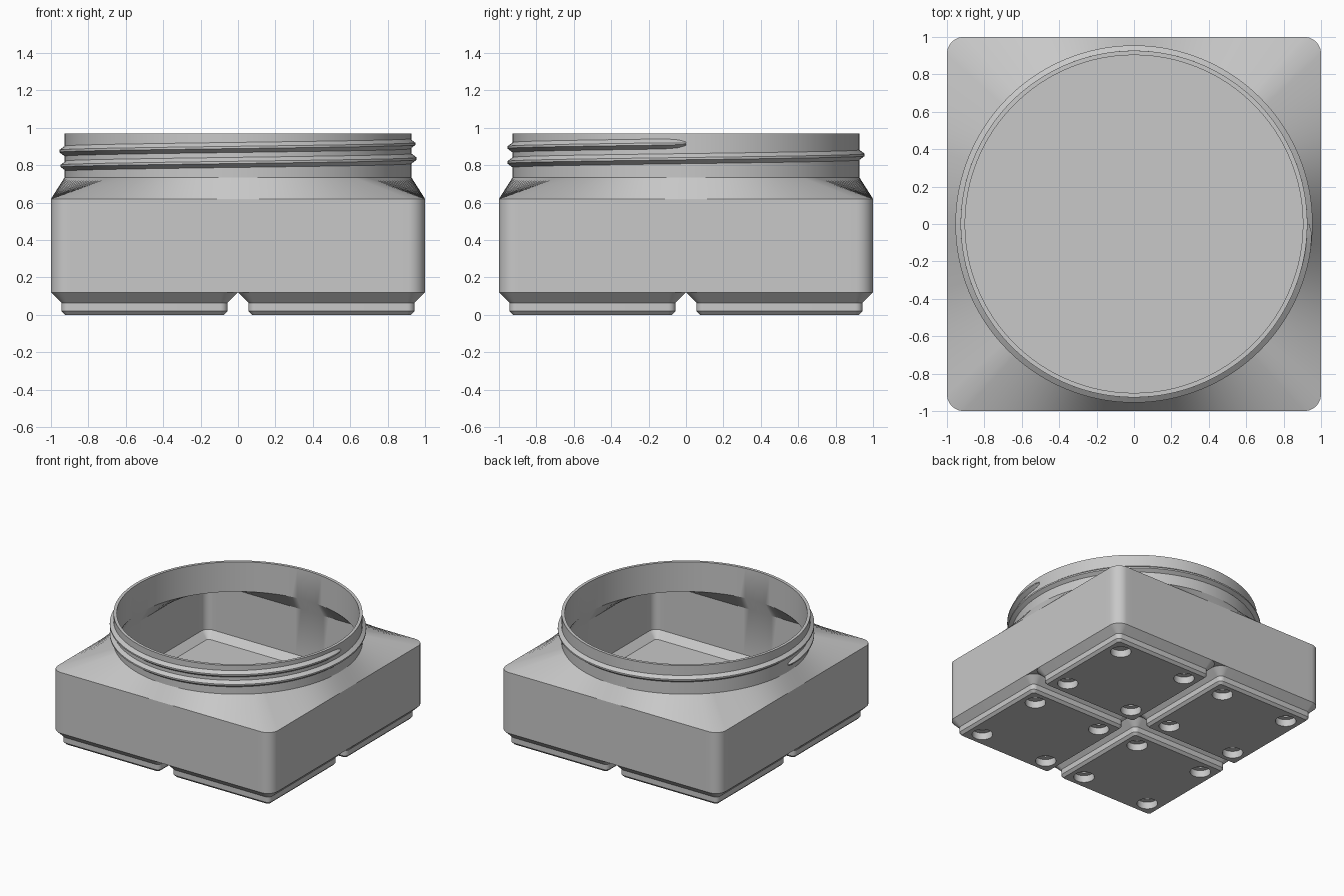
import bpy, bmesh, math
from mathutils import Vector

if "Cube" in bpy.data.objects:
    bpy.data.objects.remove(bpy.data.objects["Cube"], do_unlink=True)

grey = bpy.data.materials.new("light grey")
grey.use_nodes = True
COLOUR = (0.58, 0.58, 0.58, 1)
grey.diffuse_color = COLOUR
grey.node_tree.nodes["Principled BSDF"].inputs["Base Color"].default_value = COLOUR


def rounded_square(half, radius, z, side_steps=1, arc_steps=10):
    """Outline of a square with round corners, evenly divided along each side."""
    flat = half - radius
    points = []
    for quarter in range(4):
        turn = quarter * math.pi / 2
        local = [(half, -flat + 2 * flat * i / side_steps) for i in range(side_steps)]
        for i in range(arc_steps):
            a = math.pi / 2 * i / arc_steps
            local.append((flat + radius * math.cos(a), flat + radius * math.sin(a)))
        for x, y in local:
            points.append(Vector((x * math.cos(turn) - y * math.sin(turn),
                                  x * math.sin(turn) + y * math.cos(turn), z)))
    return points


def finish(bm, name):
    bmesh.ops.recalc_face_normals(bm, faces=bm.faces)
    mesh = bpy.data.meshes.new(name)
    bm.to_mesh(mesh)
    bm.free()
    mesh.materials.append(grey)
    obj = bpy.data.objects.new(name, mesh)
    bpy.context.collection.objects.link(obj)
    return obj


def loft(name, rings):
    """Skin a stack of matching rings and cap both ends."""
    bm = bmesh.new()
    loops = [[bm.verts.new(p) for p in ring] for ring in rings]
    for low, high in zip(loops, loops[1:]):
        for i in range(len(low)):
            j = (i + 1) % len(low)
            bm.faces.new((low[i], low[j], high[j], high[i]))
    bm.faces.new(loops[0])
    bm.faces.new(loops[-1])
    return finish(bm, name)


def smooth(obj):
    bpy.ops.object.select_all(action='DESELECT')
    obj.select_set(True)
    bpy.context.view_layer.objects.active = obj
    bpy.ops.object.shade_smooth_by_angle(angle=math.radians(30))


# Jar shell: square body blending into a round neck, hollow inside
SIDES = 36
WALL_ANGLES = [math.atan2(p.y, p.x) for p in rounded_square(1, 0.09, 0, SIDES)]


def square(half, radius, z):
    return rounded_square(half, radius, z, SIDES)


def circle(radius, z):
    return [Vector((radius * math.cos(a), radius * math.sin(a), z)) for a in WALL_ANGLES]


NECK, BORE, RIM = 0.927, 0.903, 0.97
shell = loft("jar_shell", [
    square(1, 0.09, 0.12),
    square(1, 0.09, 0.62),
    circle(NECK, 0.735),
    circle(NECK, RIM),
    circle(BORE, RIM),
    circle(BORE, 0.725),
    square(0.965, 0.06, 0.605),
    square(0.965, 0.06, 0.22),
    square(0.91, 0.02, 0.167),
])
smooth(shell)

# Screw thread: one and a half turns of a raised ridge with tapered ends
START, TURNS, STEPS = math.pi, 1.5, 216
Z_START, PITCH = 0.795, 0.08
SECTION = [(-0.01, -0.027), (0, -0.027), (0.028, -0.006),
           (0.028, 0.006), (0, 0.027), (-0.01, 0.027)]
thread_rings = []
for i in range(STEPS + 1):
    turn = TURNS * i / STEPS
    angle = START + 2 * math.pi * turn
    end = min(1, min(i, STEPS - i) / 4)
    size = 0.35 + 0.65 * math.sqrt(1 - (1 - end) ** 2)
    z = Z_START + PITCH * turn
    thread_rings.append([Vector(((NECK + r * size) * math.cos(angle),
                                 (NECK + r * size) * math.sin(angle),
                                 z + h * size)) for r, h in SECTION])
smooth(loft("neck_thread", thread_rings))

# Magnet pocket and screw hole cutter, four under each foot
HOLE = 0.311
bm = bmesh.new()
for sx in (-1, 1):
    for sy in (-1, 1):
        profile = [(0.078, -0.05), (0.078, 0.0575), (0.036, 0.0575), (0.036, 0.14)]
        loops = []
        for r, z in profile:
            loops.append([bm.verts.new((sx * HOLE + r * math.cos(math.tau * k / 32),
                                        sy * HOLE + r * math.sin(math.tau * k / 32), z))
                          for k in range(32)])
        for low, high in zip(loops, loops[1:]):
            for k in range(32):
                j = (k + 1) % 32
                bm.faces.new((low[k], low[j], high[j], high[k]))
        bm.faces.new(loops[0])
        bm.faces.new(loops[-1])
cutter = finish(bm, "foot_hole_cutter")
cutter.hide_render = True

# Stepped foot, cut once and repeated in a two by two grid
foot = loft("foot", [
    rounded_square(0.424, 0.019, 0),
    rounded_square(0.4435, 0.038, 0.02),
    rounded_square(0.4435, 0.038, 0.064),
    rounded_square(0.5, 0.09, 0.12),
    rounded_square(0.48, 0.07, 0.15),
])
cut = foot.modifiers.new("holes", 'BOOLEAN')
cut.operation = 'DIFFERENCE'
cut.solver = 'EXACT'
cut.object = cutter
bpy.ops.object.select_all(action='DESELECT')
foot.select_set(True)
bpy.context.view_layer.objects.active = foot
bpy.ops.object.modifier_apply(modifier=cut.name)
bpy.data.objects.remove(cutter, do_unlink=True)
smooth(foot)

feet = [foot] + [foot.copy() for _ in range(3)]
places = [("front_right", -1, -1), ("front_left", 1, -1),
          ("back_right", -1, 1), ("back_left", 1, 1)]
for obj, (name, sx, sy) in zip(feet, places):
    obj.name = name + "_foot"
    obj.location = (sx * 0.5, sy * 0.5, 0)
    if obj is not foot:
        bpy.context.collection.objects.link(obj)
